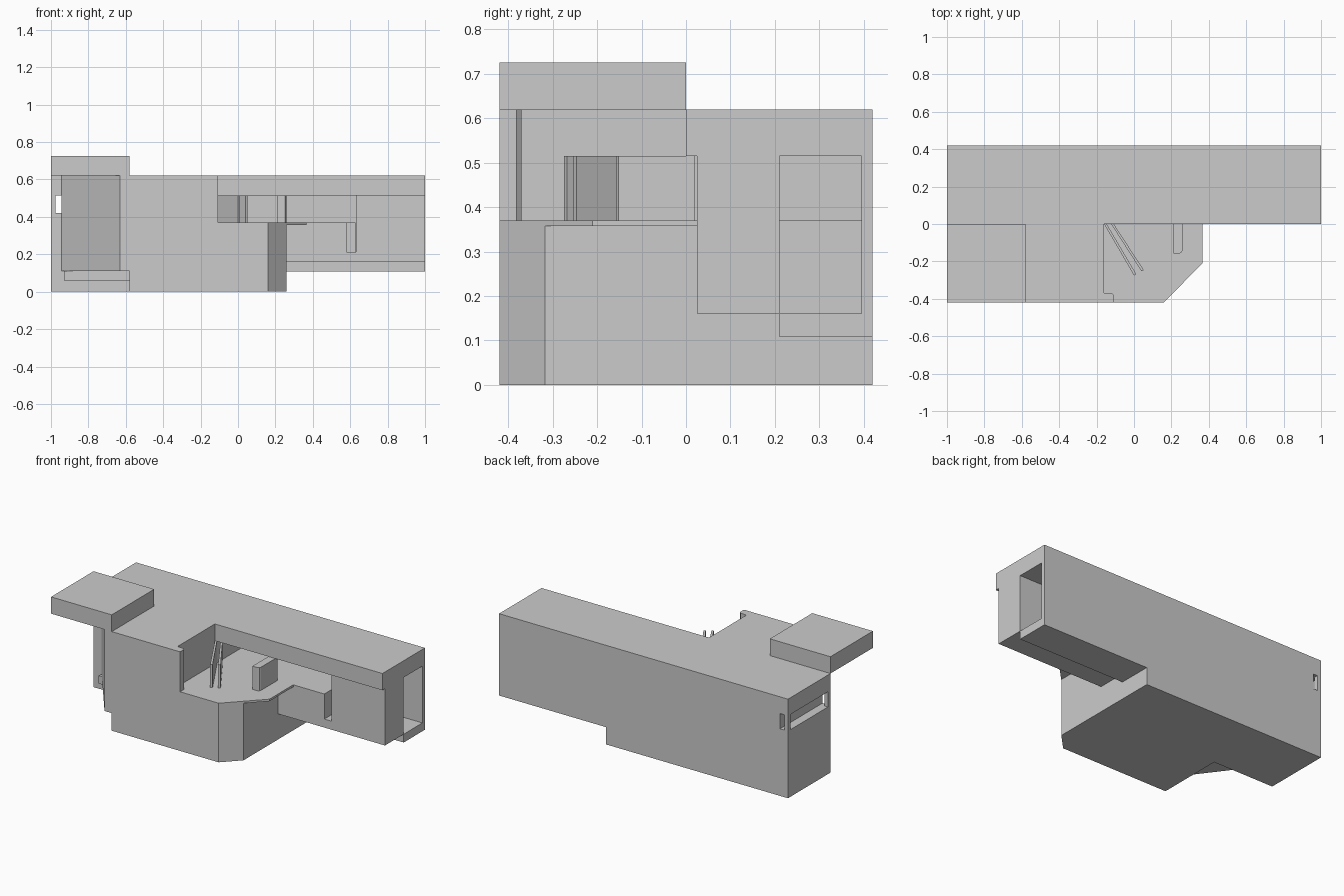
import bpy, bmesh

if "Cube" in bpy.data.objects:
    bpy.data.objects.remove(bpy.data.objects["Cube"])


def prism(name, pts, z0, z1):
    """Vertical extrusion of a flat xy outline."""
    bm = bmesh.new()
    face = bm.faces.new([bm.verts.new((x, y, z0)) for x, y in pts])
    ext = bmesh.ops.extrude_face_region(bm, geom=[face])
    verts = [v for v in ext["geom"] if isinstance(v, bmesh.types.BMVert)]
    bmesh.ops.translate(bm, verts=verts, vec=(0, 0, z1 - z0))
    bmesh.ops.recalc_face_normals(bm, faces=bm.faces)
    me = bpy.data.meshes.new(name)
    bm.to_mesh(me)
    bm.free()
    ob = bpy.data.objects.new(name, me)
    bpy.context.collection.objects.link(ob)
    return ob


def box(name, x0, x1, y0, y1, z0, z1):
    return prism(name, [(x0, y0), (x1, y0), (x1, y1), (x0, y1)], z0, z1)


def combine(target, other, op):
    """Apply a boolean and remove the helper."""
    mod = target.modifiers.new(op, 'BOOLEAN')
    mod.operation, mod.solver, mod.object = op, 'EXACT', other
    bpy.context.view_layer.objects.active = target
    bpy.ops.object.modifier_apply(modifier=mod.name)
    bpy.data.objects.remove(other, do_unlink=True)


# Lower mass with chamfered front corner
building = prism("building", [(-1, 0), (-.58, 0), (-.58, -.42), (.16, -.42), (.26, -.317),
                              (.26, .42), (-1, .42)], 0, .37)
adds = [
    # upper rooms, including the small return at the front corner
    prism("upper_rooms", [(-1, 0), (-.58, 0), (-.58, -.42), (-.107, -.42), (-.107, -.382),
                          (-.118, -.37), (-.16, -.37), (-.16, .42), (-1, .42)], .37, .62),
    # right wing and its thicker rear floor
    box("wing", .26, 1, .025, .42, .16, .515),
    box("upper_core", -.16, .26, 0, .42, .37, .515),
    box("wing_floor", .26, 1, .21, .42, .108, .16),
    box("wing_roof", -.16, 1, 0, .42, .515, .62),
    # overhanging terrace slab
    prism("terrace", [(.16, -.42), (.365, -.21), (.365, .025), (.2, .025), (.1, -.42)],
          .357, .37),
    # slanted bay at the left, raised off the ground
    prism("slanted_bay", [(-.58, -.42), (-.63, -.42), (-.945, 0), (-.58, 0)], .11, .62),
]
for part in adds:
    combine(building, part, 'UNION')

cuts = [
    box("room_cut", -.159, .63, -.02, .395, .37, .515),
    box("slot_cut", .58, .63, 0, .21, .213, .40),
    box("corridor_cut", .629, 1.1, .21, .395, .16, .515),
    box("end_window_cut", -1.1, -.945, .025, .395, .42, .515),
    box("through_slot_cut", -.975, -.945, -.1, .5, .42, .515),
]
for cut in cuts:
    combine(building, cut, 'DIFFERENCE')

# Canopy over the left entrance
box("canopy", -1, -.58, -.42, 0, .62, .725)
# Low ledge under the slanted bay
box("bay_ledge", -.93, -.58, -.05, 0, .06, .11)

# Two slanted screens on the terrace
for i, (dx, end) in enumerate([(-.16, (0, -.275)), (-.122, (.04, -.253))]):
    prism(f"slanted_screen_{i + 1}", [(dx, 0), end, (end[0] + .012, end[1] + .007),
                                      (dx + .014, 0)], .37, .515)
# Rounded pier holding up the roof edge
prism("roof_pier", [(.21, .02), (.21, -.157), (.245, -.157), (.254, -.152), (.258, -.143),
                    (.258, .02)], .37, .515)
